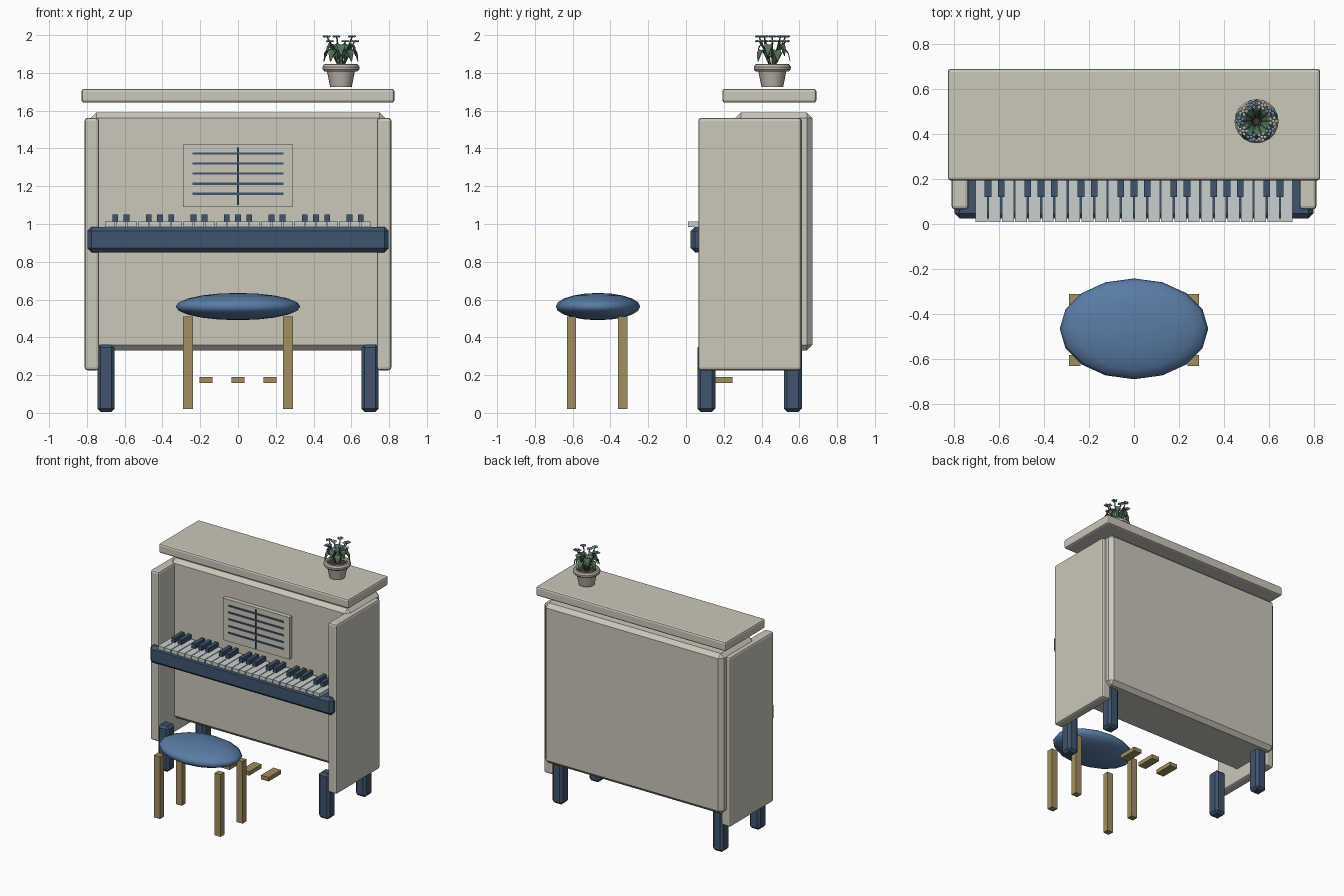
import bpy, bmesh
from math import pi, sin, cos
from mathutils import Vector, Matrix

if "Cube" in bpy.data.objects:
    bpy.data.objects.remove(bpy.data.objects["Cube"])


def mat(name, rgb):
    m = bpy.data.materials.new(name)
    m.diffuse_color = (*rgb, 1)
    m.use_nodes = True
    m.node_tree.nodes["Principled BSDF"].inputs["Base Color"].default_value = m.diffuse_color
    return m


CREAM = mat("cream paint", (0.60, 0.57, 0.49))
NAVY = mat("navy paint", (0.05, 0.09, 0.155))
CLOTH = mat("blue cloth", (0.10, 0.20, 0.38))
WOOD = mat("wood", (0.36, 0.27, 0.12))
IVORY = mat("ivory", (0.58, 0.62, 0.62))
CLAY = mat("clay", (0.52, 0.46, 0.41))
SOIL = mat("soil", (0.06, 0.04, 0.03))
LEAF = mat("leaf green", (0.08, 0.17, 0.10))
WHITE = mat("white petal", (0.70, 0.68, 0.64))
BLUE = mat("blue petal", (0.25, 0.38, 0.58))


def finish(name, bm, m, smooth=False):
    bmesh.ops.recalc_face_normals(bm, faces=bm.faces)
    me = bpy.data.meshes.new(name)
    bm.to_mesh(me)
    bm.free()
    me.materials.append(m)
    for p in me.polygons:
        p.use_smooth = smooth
    ob = bpy.data.objects.new(name, me)
    bpy.context.collection.objects.link(ob)
    return ob


def box(name, x, y, z, m, bevel=0, seg=1):
    bm = bmesh.new()
    size = Vector((x[1] - x[0], y[1] - y[0], z[1] - z[0]))
    mid = Vector((x[0] + x[1], y[0] + y[1], z[0] + z[1])) / 2
    bmesh.ops.create_cube(bm, size=1, matrix=Matrix.LocRotScale(mid, None, size))
    ob = finish(name, bm, m)
    if bevel:
        b = ob.modifiers.new("edge bevel", 'BEVEL')
        b.width, b.segments = bevel, seg
    return ob


def side(s, a, b):
    return tuple(sorted((s * a, s * b)))


# Cabinet
box("cabinet_body", (-0.78, 0.78), (0.26, 0.67), (0.33, 1.59), CREAM, 0.03)
box("top_lid", (-0.828, 0.828), (0.193, 0.69), (1.642, 1.716), CREAM, 0.014, 2)
for s, tag in ((-1, "left"), (1, "right")):
    box(tag + "_side_panel", side(s, 0.735, 0.812), (0.065, 0.612), (0.225, 1.562), CREAM, 0.016, 2)
    box(tag + "_front_leg", side(s, 0.653, 0.745), (0.06, 0.155), (0.005, 0.363), NAVY, 0.018)
    box(tag + "_back_leg", side(s, 0.653, 0.745), (0.518, 0.613), (0.005, 0.363), NAVY, 0.018)

# Keyboard
box("key_shelf", (-0.797, 0.797), (0.025, 0.30), (0.85, 0.985), NAVY, 0.022)
PITCH, LEFT = 0.059, -0.708
for i in range(24):
    x = LEFT + PITCH * i
    box("white_key", (x + 0.003, x + PITCH - 0.003), (0.01, 0.24), (0.985, 1.014), IVORY)
    if i % 7 in (1, 2, 4, 5, 6):
        box("black_key", (x - 0.015, x + 0.015), (0.12, 0.24), (1.014, 1.05), NAVY)

# Music rest with inlaid lines
box("music_rest", (-0.29, 0.29), (0.225, 0.27), (1.09, 1.42), CREAM)
for z in (1.16, 1.213, 1.267, 1.32, 1.373):
    box("rest_line", (-0.24, 0.24), (0.218, 0.23), (z - 0.006, z + 0.006), NAVY)
box("rest_divider", (-0.005, 0.005), (0.216, 0.23), (1.10, 1.405), NAVY)

# Pedals
for x in (-0.17, 0, 0.17):
    box("pedal", (x - 0.034, x + 0.034), (0.09, 0.245), (0.158, 0.19), WOOD)

# Stool
bm = bmesh.new()
bmesh.ops.create_uvsphere(bm, u_segments=16, v_segments=10, radius=1, matrix=Matrix.LocRotScale(
    Vector((0, -0.466, 0.563)), None, Vector((0.33, 0.224, 0.072))))
finish("stool_cushion", bm, CLOTH, True)
for x in (-0.264, 0.264):
    for y in (-0.607, -0.335):
        box("stool_leg", (x - 0.026, x + 0.026), (y - 0.024, y + 0.024), (0.02, 0.51), WOOD)

# Flower pot, turned from a profile
POT = Vector((0.545, 0.457, 0))


def lathe(name, profile, m, n=20):
    bm = bmesh.new()
    vs = [bm.verts.new((r, 0, z)) for r, z in profile]
    es = [bm.edges.new(p) for p in zip(vs, vs[1:])]
    bmesh.ops.spin(bm, geom=vs + es, axis=(0, 0, 1), cent=(0, 0, 0), angle=2 * pi, steps=n)
    bmesh.ops.remove_doubles(bm, verts=bm.verts, dist=1e-5)
    bmesh.ops.translate(bm, verts=bm.verts, vec=POT)
    return finish(name, bm, m, True)


pot = lathe("flower_pot", [(0, 1.724), (0.057, 1.724), (0.074, 1.808), (0.088, 1.808), (0.097, 1.818),
                           (0.098, 1.832), (0.09, 1.845), (0.078, 1.848), (0.07, 1.84), (0.068, 1.825)], CLAY)
lathe("pot_soil", [(0, 1.834), (0.072, 1.828)], SOIL)
bpy.context.view_layer.objects.active = pot
pot.select_set(True)
bpy.ops.object.shade_smooth_by_angle()


def tube(bm, pts, r, n=5):
    rings = []
    for i, p in enumerate(pts):
        d = pts[min(i + 1, len(pts) - 1)] - pts[max(i - 1, 0)]
        q = d.to_track_quat('Z', 'Y')
        rings.append([bm.verts.new(p + q @ Vector((r * cos(2 * pi * k / n), r * sin(2 * pi * k / n), 0)))
                      for k in range(n)])
    for a, b in zip(rings, rings[1:]):
        for k in range(n):
            bm.faces.new((a[k], a[(k + 1) % n], b[(k + 1) % n], b[k]))


# Stems, leaves and flower heads arranged around the pot
stems, leaves = bmesh.new(), bmesh.new()
petals = {0: bmesh.new(), 1: bmesh.new()}
for i in range(10):
    a = 2 * pi * i / 10
    out, tan = Vector((cos(a), sin(a), 0)), Vector((-sin(a), cos(a), 0))
    top = POT + out * 0.074 + Vector((0, 0, 1.993 if i % 2 else 1.968))
    tube(stems, [POT + out * 0.015 + Vector((0, 0, 1.83)), POT + out * 0.035 + Vector((0, 0, 1.91)), top], 0.004)
    for k in range(6):
        b = a + 2 * pi * k / 5
        off = Vector((cos(b), sin(b), 0)) * (0.015 if k < 5 else 0)
        bmesh.ops.create_icosphere(petals[i % 2], subdivisions=1, radius=1, matrix=Matrix.LocRotScale(
            top + off, None, Vector((0.009, 0.009, 0.006))))
    # leaf: arching, pointed blade, folded along its midrib
    la = a + pi / 10
    out, tan = Vector((cos(la), sin(la), 0)), Vector((-sin(la), cos(la), 0))
    lift = 0.03 if i % 2 else 0
    reach = 0.92 if i % 2 else 1.08
    rows = []
    for r, z, w in ((0.02, 1.85, 0.003), (0.045, 1.905, 0.012), (0.065, 1.92, 0.025),
                    (0.08, 1.90, 0.02), (0.089, 1.86, 0.002)):
        c = POT + out * r * reach + Vector((0, 0, z + lift))
        rows.append([leaves.verts.new(c + tan * w * s + Vector((0, 0, abs(s) * w * 0.3))) for s in (-1, 0, 1)])
    for p, q in zip(rows, rows[1:]):
        for k in (0, 1):
            leaves.faces.new((p[k], p[k + 1], q[k + 1], q[k]))
finish("plant_stems", stems, LEAF, True)
blades = finish("plant_leaves", leaves, LEAF)
blades.modifiers.new("thickness", 'SOLIDIFY').thickness = 0.003
finish("white_flowers", petals[0], WHITE)
finish("blue_flowers", petals[1], BLUE)
